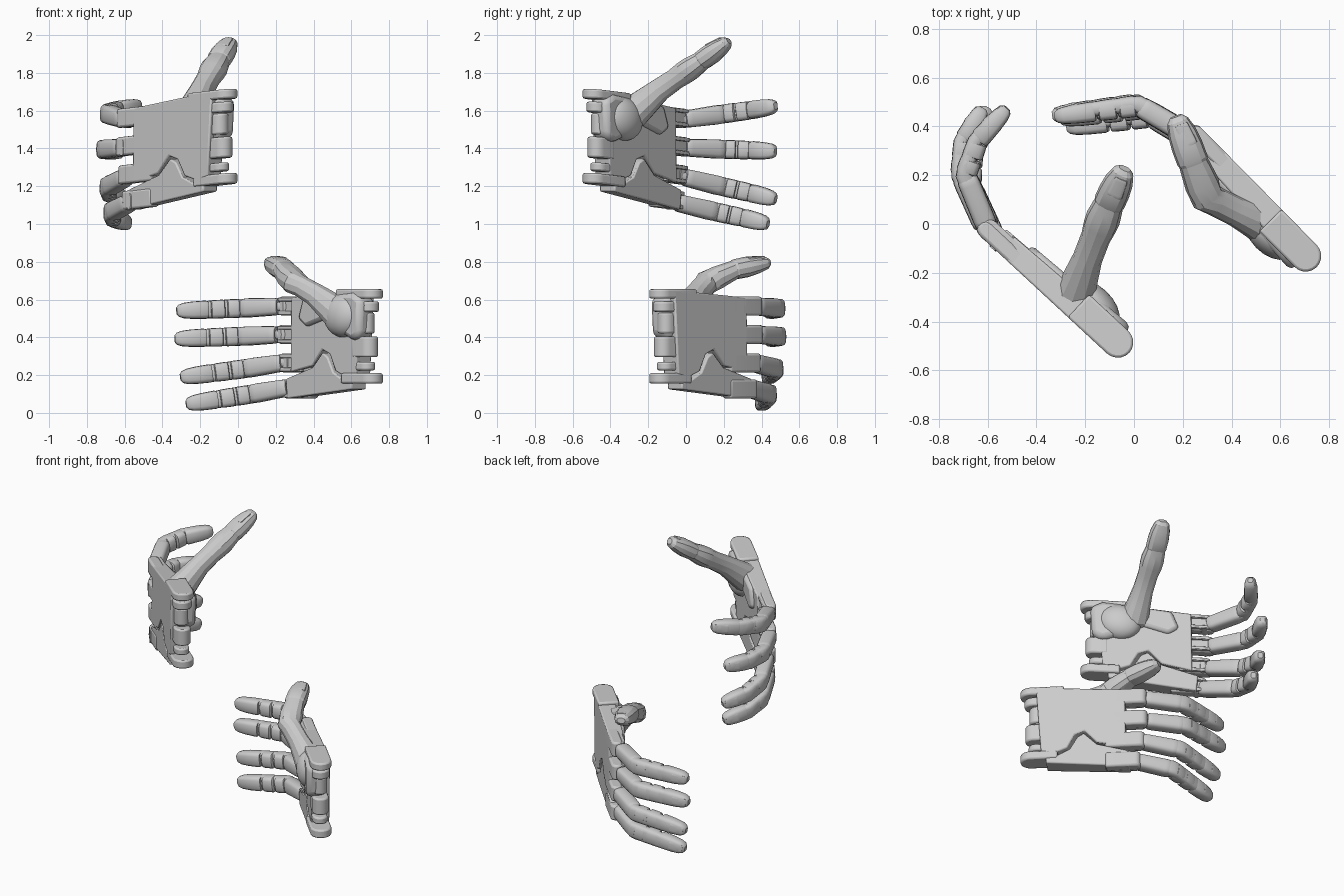
import bpy, bmesh, math
from mathutils import Vector

if "Cube" in bpy.data.objects:
    bpy.data.objects.remove(bpy.data.objects["Cube"])

Z = Vector((0, 0, 1))


class Hand:
    """Local frame: u wrist->fingers, n palm normal, z up."""
    def __init__(self, name, o, u, n, us, z0, shear):
        self.name, self.o, self.us, self.z0, self.shear = name, Vector((*o, 0)), us, z0, shear
        self.u, self.n = Vector((*u, 0)).normalized(), Vector((*n, 0)).normalized()

    def at(self, u, n, z):
        return self.o + self.u * u * self.us + self.n * n + Z * (z + self.z0 - self.shear * u)


def finish(name, bm, bevel=0.0, angle=35):
    bmesh.ops.recalc_face_normals(bm, faces=bm.faces)
    me = bpy.data.meshes.new(name)
    bm.to_mesh(me)
    bm.free()
    ob = bpy.data.objects.new(name, me)
    bpy.context.collection.objects.link(ob)
    if bevel:
        m = ob.modifiers.new("bevel", 'BEVEL')
        m.width, m.segments, m.limit_method, m.angle_limit = bevel, 2, 'ANGLE', math.radians(40)
    bpy.ops.object.select_all(action='DESELECT')
    ob.select_set(True)
    bpy.context.view_layer.objects.active = ob
    bpy.ops.object.shade_smooth_by_angle(angle=math.radians(angle))
    return ob


def prism(h, name, pts, lo, hi, axis, bevel=0.008):
    """Extrude a (u,z) profile along n, or a (u,n) profile along z."""
    bm = bmesh.new()
    rings = []
    for k in (lo, hi):
        if axis == 'n':   # the palm thins towards the fingers
            rings.append([bm.verts.new(h.at(a, k * (1 - 0.35 * a), b)) for a, b in pts])
        else:
            rings.append([bm.verts.new(h.at(a, b, k)) for a, b in pts])
    bm.faces.new(rings[0])
    bm.faces.new(rings[1])
    for i in range(len(pts)):
        j = (i + 1) % len(pts)
        bm.faces.new((rings[0][i], rings[0][j], rings[1][j], rings[1][i]))
    return finish(h.name + name, bm, bevel)


def tab(u_flat, u_end, n_mid, r, steps=10):
    """Bar profile in (u,n) with a half-round end at u_end."""
    s = 1 if u_end > u_flat else -1
    arc = [(u_end - s * r + s * r * math.cos(t), n_mid + r * math.sin(t))
           for t in (-math.pi / 2 + math.pi * i / steps for i in range(steps + 1))]
    return [(u_flat, n_mid - r)] + arc + [(u_flat, n_mid + r)]


def loft(h, name, secs, sides=16, power=0.6, angle=35):
    """Skin rounded cross-sections (point, z width, depth) along a path."""
    bm = bmesh.new()
    rings = []
    for i, (p, w, d) in enumerate(secs):
        t = (secs[min(i + 1, len(secs) - 1)][0] - secs[max(i - 1, 0)][0]).normalized()
        side = (Z - t * Z.dot(t)).normalized()
        deep = side.cross(t)
        ring = []
        for k in range(sides):
            a = 2 * math.pi * k / sides
            c, s = math.cos(a), math.sin(a)
            ring.append(bm.verts.new(p + side * math.copysign(abs(c) ** power, c) * w / 2
                                     + deep * math.copysign(abs(s) ** power, s) * d / 2))
        rings.append(ring)
    for r0, r1 in zip(rings, rings[1:]):
        for k in range(sides):
            j = (k + 1) % sides
            bm.faces.new((r0[k], r0[j], r1[j], r1[k]))
    bm.faces.new(rings[0])
    bm.faces.new(rings[-1])
    return finish(h.name + name, bm, 0, angle)


def phalanx(h, name, p0, p1, w0, w1, d0, d1, shape):
    loft(h, name, [(p0.lerp(p1, t), (w0 + (w1 - w0) * t) * k, (d0 + (d1 - d0) * t) * k) for t, k in shape])


BLOCK = [(0, .86), (.05, .97), (.15, 1), (.85, 1), (.95, .97), (1, .86)]
TIP = [(0, .88), (.07, 1), (.5, 1), (.78, .92), (.93, .74), (1, .42)]


def pin(h, name, p, length, r):
    """Hinge pin along z."""
    loft(h, name, [(p + h.n * r * k, length, r * w) for k, w in ((-1, 1), (-.5, 1.8), (.5, 1.8), (1, 1))], 12)


def finger(h, name, path, off, z0, z1):
    lens = [0]
    for a, b in zip(path, path[1:]):
        lens.append(lens[-1] + math.dist(a, b))
    mcp, pip, dip, tip = [Vector((x + off[0], y + off[1], z0 + (z1 - z0) * l / lens[-1]))
                          for (x, y), l in zip(path, lens)]
    t = (dip - pip).normalized()
    out = Z.cross(t).normalized()
    out = -out if out.dot(h.n - h.u * .3) > 0 else out
    # tongue and hinge pin at the knuckle
    loft(h, name + "_tongue", [(mcp, .05, .055), (mcp.lerp(pip, .3), .05, .055)])
    pin(h, name + "_knuckle_pin", mcp, .085, .03)
    # phalanges: the middle one has a continuous back shell over two split pads
    phalanx(h, name + "_proximal", mcp.lerp(pip, .13), mcp.lerp(pip, .96), .092, .104, .092, .09, BLOCK)
    sh = out * .010
    loft(h, name + "_back_shell", [(mcp.lerp(pip, .85) - h.n * .006, .094, .074), (pip + sh * .5, .1, .074),
                                   (pip.lerp(dip, .15) + sh, .1, .066), (dip + sh, .094, .062),
                                   (dip.lerp(tip, .2) + sh, .088, .06)])
    phalanx(h, name + "_pad_a", pip.lerp(dip, .08), pip.lerp(dip, .46), .1, .1, .09, .088, BLOCK)
    phalanx(h, name + "_pad_b", pip.lerp(dip, .54), pip.lerp(dip, .97), .1, .097, .088, .084, BLOCK)
    phalanx(h, name + "_tip", dip.lerp(tip, .05), tip, .098, .086, .085, .074, TIP)
    # nail on the back of the tip
    t = (tip - dip).normalized()
    out = Z.cross(t).normalized() * (1 if Z.cross(t).dot(out) > 0 else -1)
    phalanx(h, name + "_nail", dip.lerp(tip, .45) + out * .033, dip.lerp(tip, .93) + out * .022,
            .06, .05, .02, .016, BLOCK)


def palm(h):
    # main plate and the angled little-finger bone beside it
    prism(h, "palm_plate", [(.03, .65), (.1, .645), (.57, .61), (.575, .215), (.4, .25), (.325, .335),
                            (.265, .31), (.22, .22), (.13, .185), (.06, .205)], 0, .115, 'n')
    prism(h, "outer_bone", [(.09, .125), (.60, .075), (.61, .18), (.4, .24), (.32, .32), (.28, .295),
                            (.235, .215), (.14, .165), (.09, .16)], .004, .118, 'n')
    # raised web between thumb and index finger
    prism(h, "thumb_web", [(.2, .63), (.46, .61), (.50, .5), (.44, .455), (.28, .5), (.2, .43)],
          .09, .14, 'n', .02)
    # knuckle covers on the back, with hinge lugs below them
    for i, (z, e) in enumerate(((.565, .70), (.415, .705), (.265, .69), (.127, .665))):
        prism(h, f"knuckle_cover_{i}", tab(.45, e, .034, .034), z - .05, z + .05, 'z', .012)
        for s in (-1, 1):
            prism(h, f"knuckle_lug_{i}", tab(.5, e - .01, .055, .03), z + s * .036 - .01,
                  z + s * .036 + .01, 'z', .004)
    # wrist forks (top, bottom) and the shorter lugs between
    for i, (lo, hi, e, r, s) in enumerate(((.605, .655, -.07, .064, .2), (.155, .21, -.07, .064, .16),
                                           (.535, .59, -.045, .055, .1), (.42, .53, -.015, .045, .1),
                                           (.295, .405, -.04, .05, .09), (.225, .27, -.02, .045, .09))):
        prism(h, f"wrist_fork_{i}", tab(s, e, .064, r), lo, hi, 'z', .01)
    # thumb mound: flared block topped by a flattened dome
    prism(h, "thumb_mound_base", [(-.01, .6), (.06, .64), (.22, .63), (.27, .55), (.2, .44), (.06, .38),
                                  (.0, .41)], .03, .15, 'n', .03)
    bm = bmesh.new()
    bmesh.ops.create_icosphere(bm, subdivisions=3, radius=1)
    for v in bm.verts:
        v.co = h.at(.16 + v.co.x * .125, .105 + v.co.y * .08, .515 + v.co.z * .115)
    finish(h.name + "thumb_mound", bm)


def thumb(h, pts, nail_side):
    """Slightly faceted thumb along five joints with waists between them."""
    p = [Vector(q) for q in pts]
    a, b, c, d, e = p
    loft(h, "thumb_base", [(a.lerp(b, -.35), .13, .13), (a, .18, .17), (a.lerp(b, .45), .155, .145),
                           (b, .125, .122), (c.lerp(b, .35), .115, .122), (c, .125, .138),
                           (c.lerp(d, .35), .125, .143), (c.lerp(d, .75), .11, .13),
                           (d, .1, .12)], 12, .85, 20)
    loft(h, "thumb_tip", [(d.lerp(e, -.15), .09, .11), (d, .107, .13), (d.lerp(e, .4), .11, .13),
                          (d.lerp(e, .8), .095, .118), (d.lerp(e, 1.12), .07, .09),
                          (d.lerp(e, 1.25), .035, .05)], 12, .85, 20)
    off = Vector(nail_side) * .044
    phalanx(h, "thumb_nail", d.lerp(e, .45) + off, d.lerp(e, 1.05) + off * .78, .026, .02, .07, .055, BLOCK)


names = ("index", "middle", "ring", "little")

# lower hand
low = Hand("lower_hand_", (.745, -.082), (-.70, .71), (-.71, -.70), 1.0, 0, 0)
palm(low)
path = [(.25, .35), (.02, .485), (-.15, .463), (-.325, .44)]
for nm, off, a, b in zip(names, ((0, 0), (-.01, .005), (.02, -.01), (.05, -.045)),
                         (.565, .415, .27, .14), (.54, .392, .188, .046)):
    finger(low, nm, path, off, a, b)
thumb(low, [(.53, 0, .53), (.41, .055, .625), (.30, .11, .69), (.24, .26, .76), (.185, .405, .79)], (.3, -.1, .9))

# upper hand, mirrored and opened a little more
up = Hand("upper_hand_", (-.117, -.525), (-.733, .68), (.68, .733), 1.05, 1.055, .09)
palm(up)
path = [(-.59, -.04), (-.70, .2), (-.69, .34), (-.61, .475)]
bent = [(-.59, -.04), (-.69, .2), (-.64, .34), (-.52, .475)]
for nm, pa, off, a, b in zip(names, (bent, path, path, path), ((0, 0), (-.008, 0), (.01, 0), (.03, -.04)),
                             (1.55, 1.405, 1.255, 1.12), (1.625, 1.385, 1.13, 1.0)):
    finger(up, nm, pa, off, a, b)
thumb(up, [(-.24, -.28, 1.59), (-.19, -.14, 1.71), (-.14, -.01, 1.80), (-.10, .09, 1.87), (-.05, .2, 1.95)],
      (-.1, -.6, .75))
